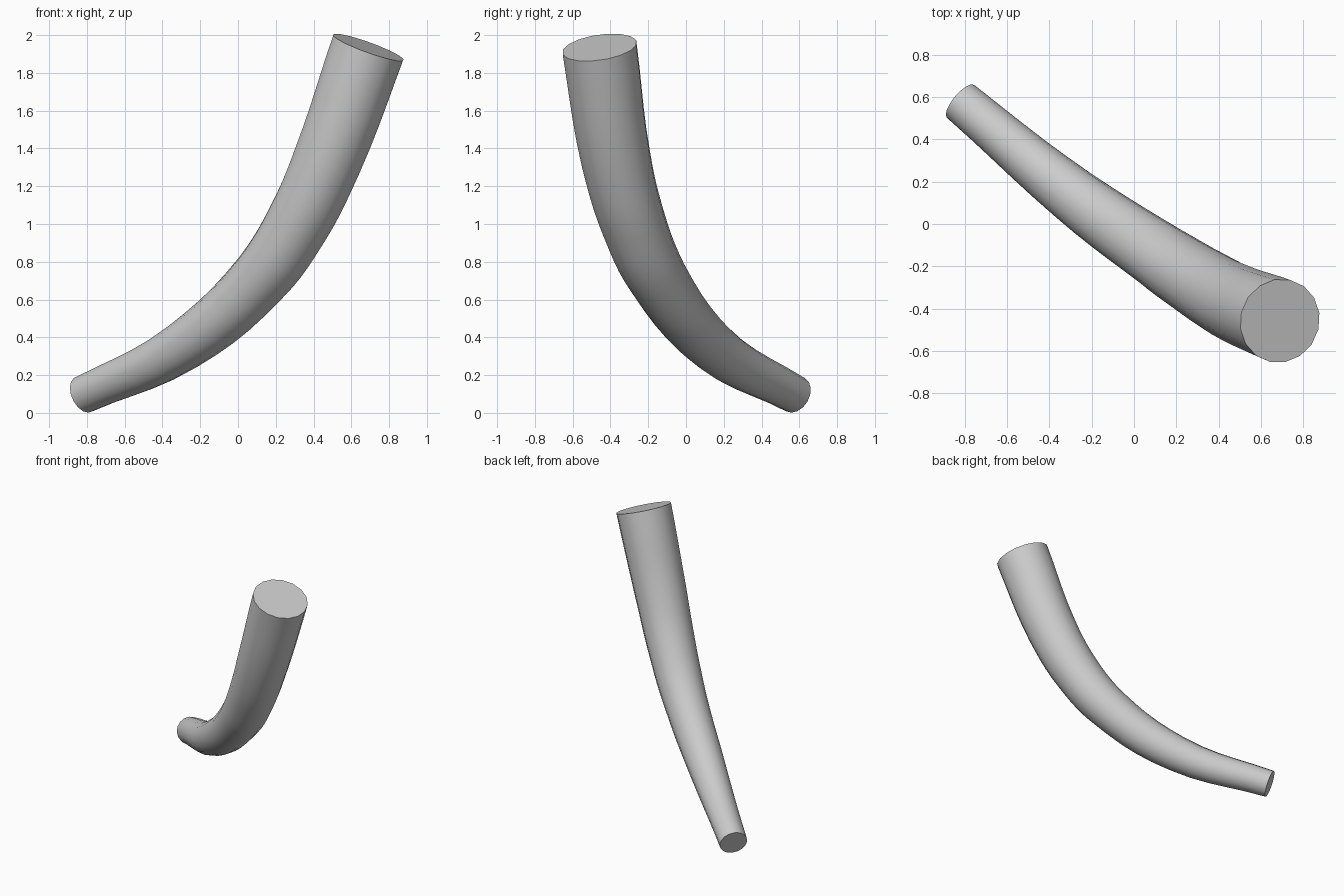
import bpy

if "Cube" in bpy.data.objects:
    bpy.data.objects.remove(bpy.data.objects["Cube"])

# Centre line of the tapering bent tube: x, y, z, radius
path = [
    (-0.82, 0.58, 0.096, 0.101),
    (-0.295, 0.142, 0.35, 0.132),
    (0.12, -0.15, 0.715, 0.158),
    (0.315, -0.277, 1.0, 0.173),
    (0.475, -0.37, 1.34, 0.186),
    (0.69, -0.458, 1.935, 0.2),
]

# Round profile swept along the path, closed at both ends
curve = bpy.data.curves.new("curved_horn", "CURVE")
curve.dimensions = "3D"
curve.bevel_depth = 1.0
curve.bevel_resolution = 6
curve.resolution_u = 5
curve.use_fill_caps = True
spline = curve.splines.new("BEZIER")
spline.bezier_points.add(len(path) - 1)
spline.radius_interpolation = "CARDINAL"
for point, (x, y, z, r) in zip(spline.bezier_points, path):
    point.co = (x, y, z)
    point.radius = r
    point.handle_left_type = point.handle_right_type = "AUTO"

horn = bpy.data.objects.new("curved_horn", curve)
bpy.context.collection.objects.link(horn)
bpy.context.view_layer.objects.active = horn
horn.select_set(True)

# Mesh with smooth sides and crisp flat ends
bpy.ops.object.convert(target="MESH")
bpy.ops.object.shade_smooth_by_angle(angle=0.7)
